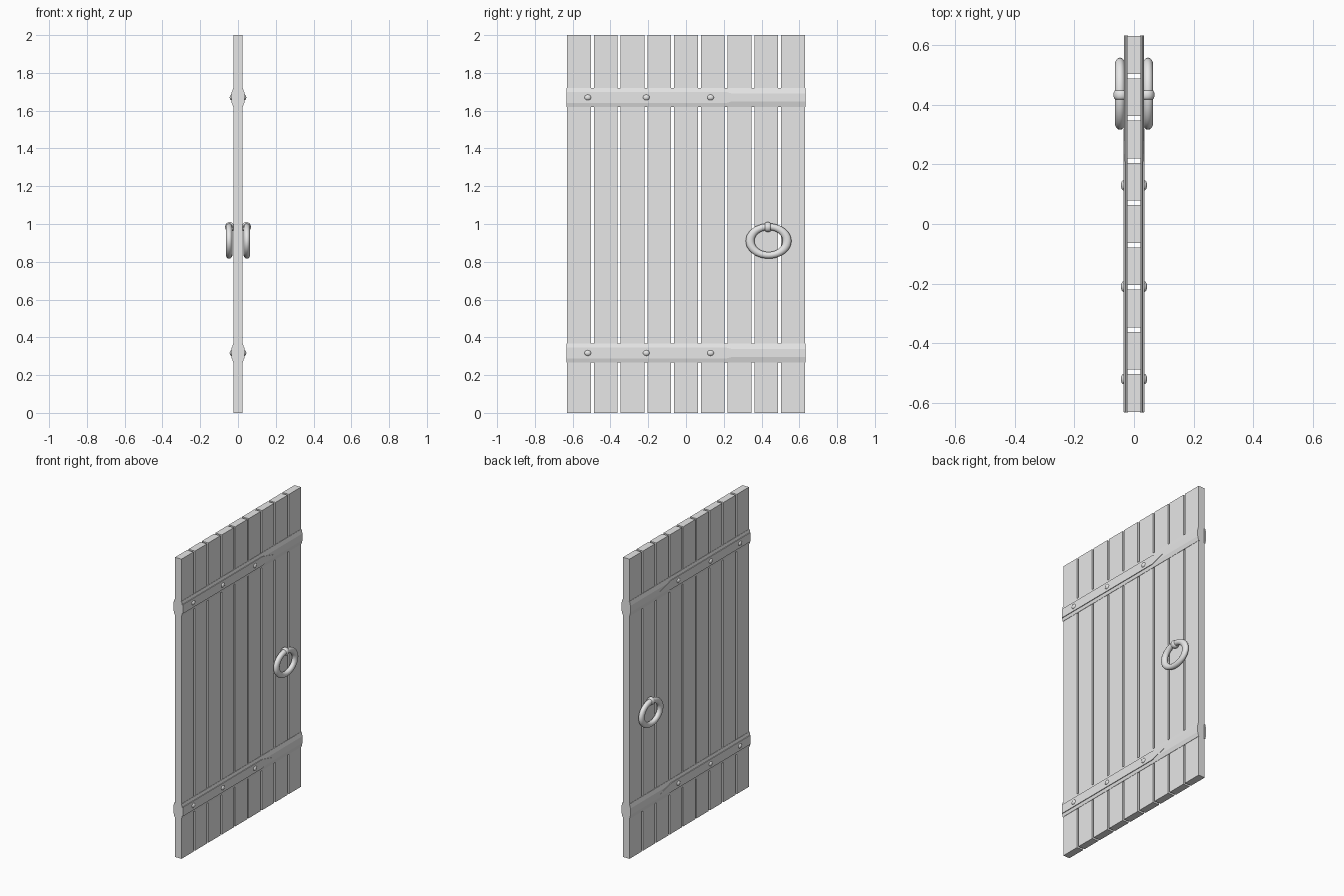
import bpy, bmesh, math
from mathutils import Matrix

if "Cube" in bpy.data.objects:
    bpy.data.objects.remove(bpy.data.objects["Cube"])

grey = bpy.data.materials.new("plain_grey")
grey.use_nodes = True
grey.diffuse_color = (0.8, 0.8, 0.8, 1)
grey.node_tree.nodes["Principled BSDF"].inputs["Base Color"].default_value = (0.8, 0.8, 0.8, 1)


def finish(obj, name, smooth=False):
    obj.name = name
    obj.data.materials.append(grey)
    if smooth:
        bpy.ops.object.shade_smooth()
    return obj


def loft(name, sections):
    """Close a solid through equal-length rings of points."""
    bm = bmesh.new()
    rings = [[bm.verts.new(p) for p in s] for s in sections]
    n = len(rings[0])
    for a, b in zip(rings, rings[1:]):
        for i in range(n):
            j = (i + 1) % n
            bm.faces.new((a[i], a[j], b[j], b[i]))
    bm.faces.new(rings[0])
    bm.faces.new(rings[-1])
    bmesh.ops.recalc_face_normals(bm, faces=bm.faces)
    mesh = bpy.data.meshes.new(name)
    bm.to_mesh(mesh)
    bm.free()
    obj = bpy.data.objects.new(name, mesh)
    bpy.context.collection.objects.link(obj)
    return finish(obj, name)


def torus(name, loc, rot, major, minor, scale):
    bpy.ops.mesh.primitive_torus_add(major_radius=major, minor_radius=minor,
                                     major_segments=40, minor_segments=16)
    obj = bpy.context.object
    obj.data.transform(Matrix.Diagonal((*scale, 1)) @ Matrix.Rotation(math.pi / 2, 4, rot))
    obj.location = loc
    return finish(obj, name, True)


HALF = 0.63      # half the door width
FACE = 0.024     # half the plank thickness

# Upright planks with narrow gaps
count, gap = 9, 0.015
width = (2 * HALF - gap * (count - 1)) / count
for i in range(count):
    bpy.ops.mesh.primitive_cube_add(size=1)
    plank = bpy.context.object
    plank.data.transform(Matrix.Diagonal((2 * FACE, width, 2, 1)))
    plank.location = (0, -HALF + width / 2 + i * (width + gap), 1)
    finish(plank, f"plank_{i + 1}")

for side, s in (("left", 1), ("right", -1)):
    for level, z in (("lower", 0.317), ("upper", 1.67)):
        # Cross band with sloping edges
        def band(y):
            return [(s * x, y, z + dz) for x, dz in
                    ((FACE - 0.004, -0.05), (FACE + 0.002, -0.05), (0.033, -0.022),
                     (0.033, 0.022), (FACE + 0.002, 0.05), (FACE - 0.004, 0.05))]
        loft(f"{level}_band_{side}", [band(-HALF - 0.003), band(HALF + 0.003)])

        # Raised strap ending in a point
        outline = ((-HALF, -0.03), (0.21, -0.03), (0.32, 0), (0.21, 0.03), (-HALF, 0.03))
        loft(f"{level}_strap_{side}",
             [[(s * x, y, z + dz) for y, dz in outline] for x in (0.028, 0.0355)])

        # Domed rivets
        for k, y in enumerate((-0.52, -0.21, 0.13)):
            bpy.ops.mesh.primitive_uv_sphere_add(segments=16, ring_count=10, radius=1)
            rivet = bpy.context.object
            rivet.data.transform(Matrix.Diagonal((0.01, 0.018, 0.015, 1)))
            rivet.location = (s * 0.034, y, z)
            finish(rivet, f"{level}_rivet_{side}_{k + 1}", True)

    # Pull ring hanging from a small staple
    torus(f"pull_ring_{side}", (s * 0.047, 0.437, 0.91), "Y", 0.098, 0.023, (0.75, 1, 0.77))
    torus(f"ring_staple_{side}", (s * 0.044, 0.433, 0.984), "X", 0.018, 0.007, (1, 2.2, 1.05))
